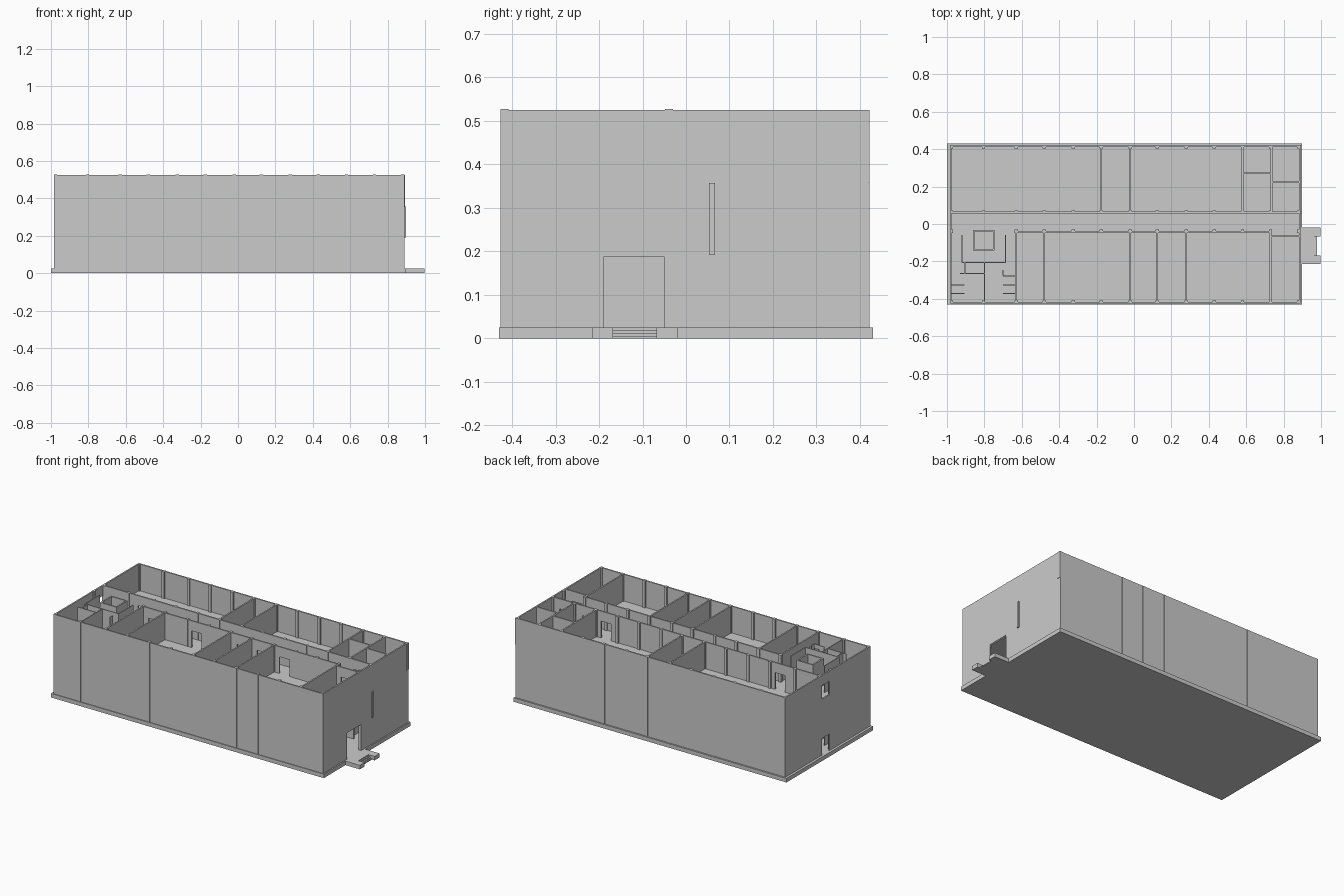
import bpy, bmesh

if "Cube" in bpy.data.objects:
    bpy.data.objects.remove(bpy.data.objects["Cube"])

T = 0.009                        # wall thickness
LEVELS = [(0.025, 0.192), (0.192, 0.357), (0.357, 0.525)]
X0, X1, Y0, Y1 = -0.985, 0.89, -0.425, 0.42
DOOR_W, DOOR_H = 0.07, 0.105


def make(name, boxes):
    """One mesh object from boxes given as (x0, x1, y0, y1, z0, z1)."""
    bm = bmesh.new()
    for x0, x1, y0, y1, z0, z1 in boxes:
        vs = bmesh.ops.create_cube(bm, size=1)['verts']
        for v in vs:
            v.co.x = x1 if v.co.x > 0 else x0
            v.co.y = y1 if v.co.y > 0 else y0
            v.co.z = z1 if v.co.z > 0 else z0
    me = bpy.data.meshes.new(name)
    bm.to_mesh(me)
    bm.free()
    ob = bpy.data.objects.new(name, me)
    bpy.context.collection.objects.link(ob)
    return ob


def wall(axis, c, a, b, z, gaps=(), t=T):
    """Wall boxes centred on c along an axis, gaps are (start, end, bottom, top)."""
    spans, p = [], a
    for g0, g1, zb, zt in gaps:
        spans.append((p, g0, z[0], z[1]))
        if zt < z[1]:
            spans.append((g0, g1, zt, z[1]))
        if zb > z[0]:
            spans.append((g0, g1, z[0], zb))
        p = g1
    spans.append((p, b, z[0], z[1]))
    if axis == 'x':
        return [(s, e, c - t / 2, c + t / 2, lo, hi) for s, e, lo, hi in spans]
    return [(c - t / 2, c + t / 2, s, e, lo, hi) for s, e, lo, hi in spans]


def doors(centres, z):
    return [(c - DOOR_W / 2, c + DOOR_W / 2, z[0], z[0] + DOOR_H) for c in centres]


# base slab and entrance porch with small steps in its notch
make("base_slab", [(-1.0, 0.898, -0.43, 0.43, 0, 0.025)])
porch = [(0.898, 0.955, -0.215, -0.018, 0, 0.025),
         (0.955, 0.998, -0.215, -0.168, 0, 0.025),
         (0.955, 0.998, -0.068, -0.018, 0, 0.025)]
porch += [(0.955, 0.979 - i * 0.008, -0.168, -0.068, i * 0.006, (i + 1) * 0.006)
          for i in range(3)]
make("entrance_porch", porch)

COLS = [-0.976, -0.805, -0.63, -0.48, -0.325, -0.175, -0.02,
        0.125, 0.28, 0.43, 0.58, 0.73, 0.88]

for n, z in enumerate(LEVELS):
    tag = f"_level_{n + 1}"
    h = T / 2

    # floor plate
    if n:
        make("floor" + tag, [(X0 + .003, X1 - .003, Y0 + .003, Y1 - .003, z[0] - .005, z[0])])

    # outer walls, entrance at right, corridor opening at left
    left_gap = {0: [(-0.02, 0.055, z[0], z[0] + 0.105)], 1: [],
                2: [(-0.02, 0.055, z[0] + 0.02, z[0] + 0.105)]}[n]
    right_gap = [(-0.19, -0.05, z[0], z[1])] if n == 0 else []
    make("outer_walls" + tag,
         wall('x', Y0 + h, X0, X1, z) + wall('x', Y1 - h, X0, X1, z)
         + wall('y', X0 + h, Y0 + T, Y1 - T, z, left_gap)
         + wall('y', X1 - h, Y0 + T, Y1 - T, z, right_gap))

    # corridor walls with room doors
    end = 0.73
    make("corridor_walls" + tag,
         wall('x', 0.061, X0 + T, X1 - T, z, doors([-0.70, -0.134, 0.51, 0.64, 0.80], z))
         + wall('x', -0.042, -0.63, end, z, doors([-0.555, -0.256, 0.06, 0.2, 0.355], z)))

    # partitions between rooms
    parts = []
    for x in (-0.175, -0.02, 0.58, 0.735):
        parts += wall('y', x, 0.061, Y1 - T, z)
    for x in (-0.63, -0.48, -0.02, 0.125, 0.28, 0.73):
        parts += wall('y', x, Y0 + T, -0.042, z)
    parts += wall('x', 0.272, 0.58, 0.735, z)
    parts += wall('x', 0.225, 0.735, X1 - T, z)
    if n:
        parts += wall('x', -0.065, 0.73, X1 - T, z, doors([0.80], z))
    make("room_partitions" + tag, parts)

    # lift shaft, stair enclosure and washroom walls
    core = wall('x', -0.036, -0.86, -0.745, z) + wall('x', -0.138, -0.86, -0.745, z)
    core += wall('y', -0.856, -0.138, -0.036, z) + wall('y', -0.749, -0.138, -0.036, z)
    core += wall('y', -0.92, -0.205, -0.06, z, t=.006) + wall('y', -0.687, -0.205, -0.06, z, t=.006)
    core += wall('x', -0.205, -0.92, -0.685, z, t=.006)
    core += wall('y', -0.80, Y0 + T, -0.205, z, t=.006)
    core += wall('x', -0.264, -0.93, -0.80, z, t=.006)
    core += wall('y', -0.905, -0.264, -0.205, z, t=.006)
    core += wall('y', -0.70, -0.275, -0.245, z, t=.006)
    make("service_core" + tag, core)
    stall_z = (z[0], z[0] + 0.11)
    stalls = []
    for y in (-0.325, -0.372):
        stalls += wall('x', y, X0 + T, -0.907, stall_z, t=.005)
    for y in (-0.277, -0.325, -0.372):
        stalls += wall('x', y, -0.70, -0.635, stall_z, t=.005)
    make("washroom_stalls" + tag, stalls)

    # structural columns along the four wall lines
    r, cols = 0.009, []
    for x in COLS:
        for y in (-0.417, -0.039, 0.064, 0.413):
            if y == -0.039 and -0.9 < x < -0.7:
                continue
            top = z[1] + (0.002 if n == 2 and y < 0 else 0)
            cols.append((x - r, x + r, y - r, y + r, z[0], top))
    make("columns" + tag, cols)

# corridor wall end showing on the right facade, and corner pier above it
make("facade_fin", [(X1, 0.897, 0.053, 0.067, 0.192, 0.357)])
make("facade_pier", [(X1, 0.893, 0.402, 0.422, 0.357, 0.525)])
